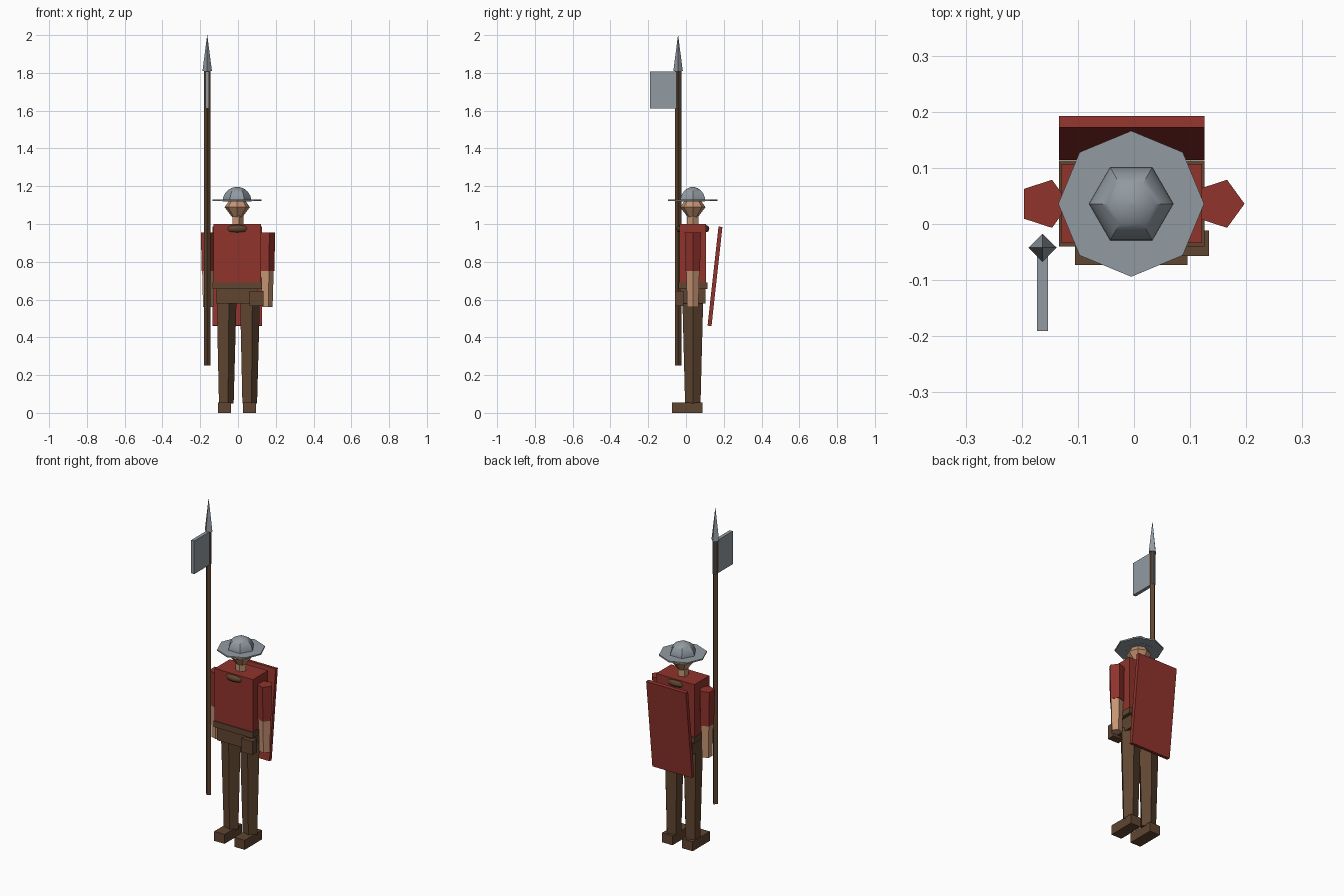
import bpy
from math import radians, pi, sin, cos

if "Cube" in bpy.data.objects:
    bpy.data.objects.remove(bpy.data.objects["Cube"], do_unlink=True)


def material(name, rgb):
    m = bpy.data.materials.new(name)
    m.use_nodes = True
    m.diffuse_color = (*rgb, 1)
    m.node_tree.nodes["Principled BSDF"].inputs["Base Color"].default_value = (*rgb, 1)
    return m


RED = material("red cloth", (0.28, 0.033, 0.025))
BROWN = material("brown leather", (0.115, 0.06, 0.03))
STEEL = material("grey steel", (0.285, 0.325, 0.36))
SKIN = material("skin", (0.56, 0.295, 0.17))
CX, CY = -0.004, 0.036  # body axis


def finish(obj, name, mat, smooth=None):
    obj.name = obj.data.name = name
    obj.data.materials.append(mat)
    if smooth:
        bpy.ops.object.shade_smooth_by_angle(angle=radians(smooth))
    return obj


def box(name, mat, x, y, z, tilt=0):
    """Box from (min, max) pairs along each axis."""
    bpy.ops.mesh.primitive_cube_add(size=1, location=[sum(p) / 2 for p in (x, y, z)])
    obj = bpy.context.object
    obj.scale = [p[1] - p[0] for p in (x, y, z)]
    obj.rotation_euler.x = tilt
    return finish(obj, name, mat)


def lathe(name, mat, x, y, sides, profile, smooth=None):
    """Stack of rings (radius, height) with a corner towards +x."""
    verts = [(r * cos(2 * pi * i / sides), r * sin(2 * pi * i / sides), z)
             for r, z in profile for i in range(sides)]
    faces = [(k * sides + i, k * sides + (i + 1) % sides,
              (k + 1) * sides + (i + 1) % sides, (k + 1) * sides + i)
             for k in range(len(profile) - 1) for i in range(sides)]
    top = (len(profile) - 1) * sides
    faces += [tuple(reversed(range(sides))), tuple(range(top, top + sides))]
    mesh = bpy.data.meshes.new(name)
    mesh.from_pydata(verts, [], faces)
    obj = bpy.data.objects.new(name, mesh)
    obj.location = (x, y, 0)
    bpy.context.collection.objects.link(obj)
    bpy.ops.object.select_all(action='DESELECT')
    obj.select_set(True)
    bpy.context.view_layer.objects.active = obj
    return finish(obj, name, mat, smooth)


# Limbs and shoes
for side, s in (("left", 1), ("right", -1)):
    leg_x, arm_x, shoe_x = CX + s * 0.062, CX + s * 0.156, CX - 0.001 + s * 0.066
    lathe(side + "_leg", BROWN, leg_x, CY, 5, [(0.043, 0.05), (0.058, 0.6)])
    box(side + "_shoe", BROWN, (shoe_x - 0.034, shoe_x + 0.034), (-0.073, 0.088), (0, 0.056))
    lathe(side + "_sleeve", RED, arm_x, CY, 5, [(0.04, 0.75), (0.045, 0.955)])
    lathe(side + "_forearm", SKIN, arm_x, CY, 5, [(0.031, 0.56), (0.037, 0.76)])

# Trunk
box("torso", RED, (-0.129, 0.121), (-0.034, 0.107), (0.67, 1.0))
box("belt", BROWN, (-0.134, 0.126), (-0.04, 0.113), (0.655, 0.69))
box("hips", BROWN, (-0.114, 0.106), (-0.032, 0.104), (0.578, 0.66))
box("belt_pouch", BROWN, (0.062, 0.134), (-0.057, -0.012), (0.565, 0.645))
bpy.ops.mesh.primitive_torus_add(location=(CX, CY, 0.975), major_radius=0.068, minor_radius=0.02,
                                 major_segments=24, minor_segments=8)
finish(bpy.context.object, "collar_ring", BROWN, 60)

# Head and helmet
lathe("neck", SKIN, CX, CY, 5, [(0.032, 0.98), (0.032, 1.045)])
lathe("head", SKIN, CX, CY, 8, [(0.022, 1.03), (0.067, 1.089), (0.035, 1.135)])
lathe("helmet_brim", STEEL, CX - 0.001, CY, 8, [(0.13, 1.121), (0.13, 1.129)])
dome = [(0.076 * cos(pi / 2 * i / 8), 1.12 + 0.076 * sin(pi / 2 * i / 8)) for i in range(8)]
lathe("helmet_dome", STEEL, CX - 0.001, CY, 6, dome + [(0.001, 1.196)], 40)

# Slab shield leaning behind the back
box("shield", RED, (-0.134, 0.126), (0.143, 0.164), (0.459, 0.987), radians(-6.3))

# Polearm
PX, PY = -0.163, -0.042
lathe("pole", BROWN, PX, PY, 4, [(0.017, 0.25), (0.017, 1.82)])
lathe("spear_point", STEEL, PX, PY, 4, [(0.025, 1.81), (0.0005, 2.0)])
box("axe_blade", STEEL, (PX - 0.01, PX + 0.01), (-0.191, -0.028), (1.612, 1.808))
